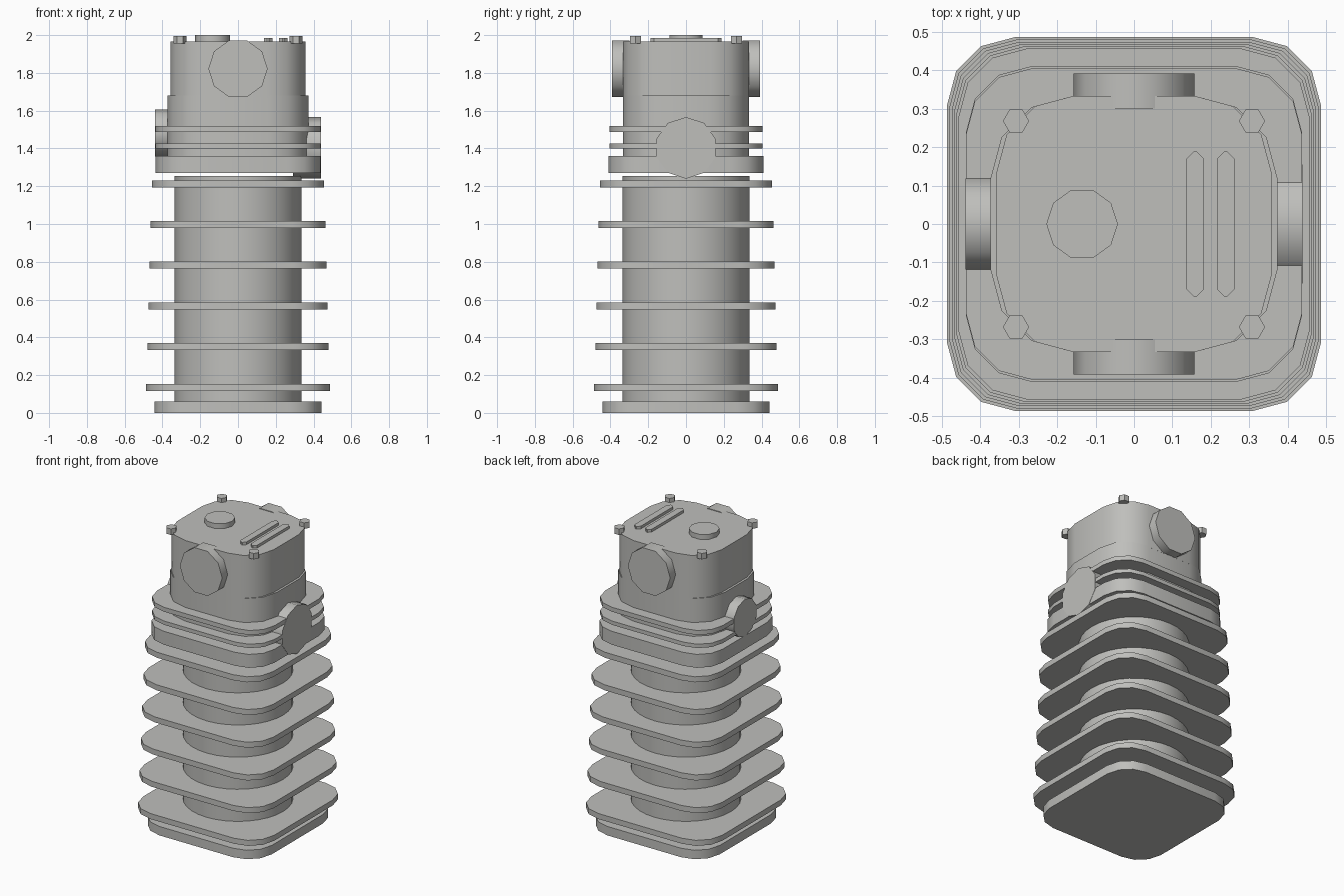
import bpy, bmesh, math
from mathutils import Vector

if "Cube" in bpy.data.objects:
    bpy.data.objects.remove(bpy.data.objects["Cube"])

metal = bpy.data.materials.new("warm_grey_metal")
metal.diffuse_color = (0.52, 0.52, 0.50, 1)
metal.use_nodes = True
metal.node_tree.nodes["Principled BSDF"].inputs["Base Color"].default_value = metal.diffuse_color


def prism(name, pts, axis, lo, hi):
    """Extrude a 2D outline along an axis; smooth shallow edges only."""
    place = {'x': lambda u, v, w: (w, u, v),
             'y': lambda u, v, w: (u, w, v),
             'z': lambda u, v, w: (u, v, w)}[axis]
    bm = bmesh.new()
    low = [bm.verts.new(place(u, v, lo)) for u, v in pts]
    top = [bm.verts.new(place(u, v, hi)) for u, v in pts]
    bm.faces.new(low[::-1])
    bm.faces.new(top)
    n = len(pts)
    for i in range(n):
        j = (i + 1) % n
        bm.faces.new((low[i], low[j], top[j], top[i]))
    bmesh.ops.recalc_face_normals(bm, faces=bm.faces)
    for f in bm.faces:
        f.smooth = True
    for e in bm.edges:
        e.smooth = e.calc_face_angle(0) < math.radians(40)
    me = bpy.data.meshes.new(name)
    bm.to_mesh(me)
    bm.free()
    me.materials.append(metal)
    ob = bpy.data.objects.new(name, me)
    bpy.context.collection.objects.link(ob)
    return ob


def rounded(hx, hy, r, seg=3, cx=0, cy=0):
    """Rounded rectangle outline."""
    pts = []
    for q, (sx, sy) in enumerate([(1, 1), (-1, 1), (-1, -1), (1, -1)]):
        for k in range(seg + 1):
            a = math.pi / 2 * (q + k / seg)
            pts.append((cx + sx * (hx - r) + r * math.cos(a),
                        cy + sy * (hy - r) + r * math.sin(a)))
    return pts


def ngon(n, r, cx=0, cy=0, start=0):
    """Regular polygon outline."""
    return [(cx + r * math.cos(start + 2 * math.pi * i / n),
             cy + r * math.sin(start + 2 * math.pi * i / n)) for i in range(n)]


# Barrel, foot flange and tapering cooling fins
prism("base_flange", rounded(0.442, 0.442, 0.17), 'z', 0, 0.06)
prism("barrel", ngon(32, 0.335), 'z', 0.05, 1.255)
for i in range(6):
    h = 0.486 - 0.006 * i
    z = 0.117 + 0.2155 * i
    prism(f"barrel_fin_{i + 1}", rounded(h, h, 0.176), 'z', z, z + 0.037)

# Head with flange and thin fins
prism("head_flange", rounded(0.437, 0.411, 0.172), 'z', 1.27, 1.36)
for i, (z0, z1) in enumerate([(1.40, 1.426), (1.488, 1.518)]):
    prism(f"head_fin_{i + 1}", rounded(0.437, 0.405, 0.172), 'z', z0, z1)
prism("head_body", rounded(0.373, 0.3325, 0.213), 'z', 1.28, 1.68)
prism("valve_cover", rounded(0.358, 0.333, 0.20), 'z', 1.67, 1.967)

# Round caps on front and back of the cover
for name, s in (("front_cap", -1), ("back_cap", 1)):
    prism(name, ngon(10, 0.157, 0, 1.822), 'y', s * 0.30, s * 0.392)

# Side ports, larger on the right
prism("right_port", ngon(10, 0.163, 0, 1.403, math.pi / 2), 'x', 0.29, 0.4385)
prism("left_port", ngon(10, 0.125, 0, 1.482, math.pi / 2), 'x', -0.29, -0.4385)

# Details on the cover top
prism("filler_cap", ngon(10, 0.093, -0.135, 0), 'z', 1.95, 2.0)
for i, x in enumerate((0.159, 0.239)):
    prism(f"top_rib_{i + 1}", rounded(0.0225, 0.188, 0.018, 1, x), 'z', 1.95, 1.985)
for sx in (-1, 1):
    for sy in (-1, 1):
        prism("cover_bolt", ngon(6, 0.034, sx * 0.307, sy * 0.268), 'z', 1.955, 1.995)
